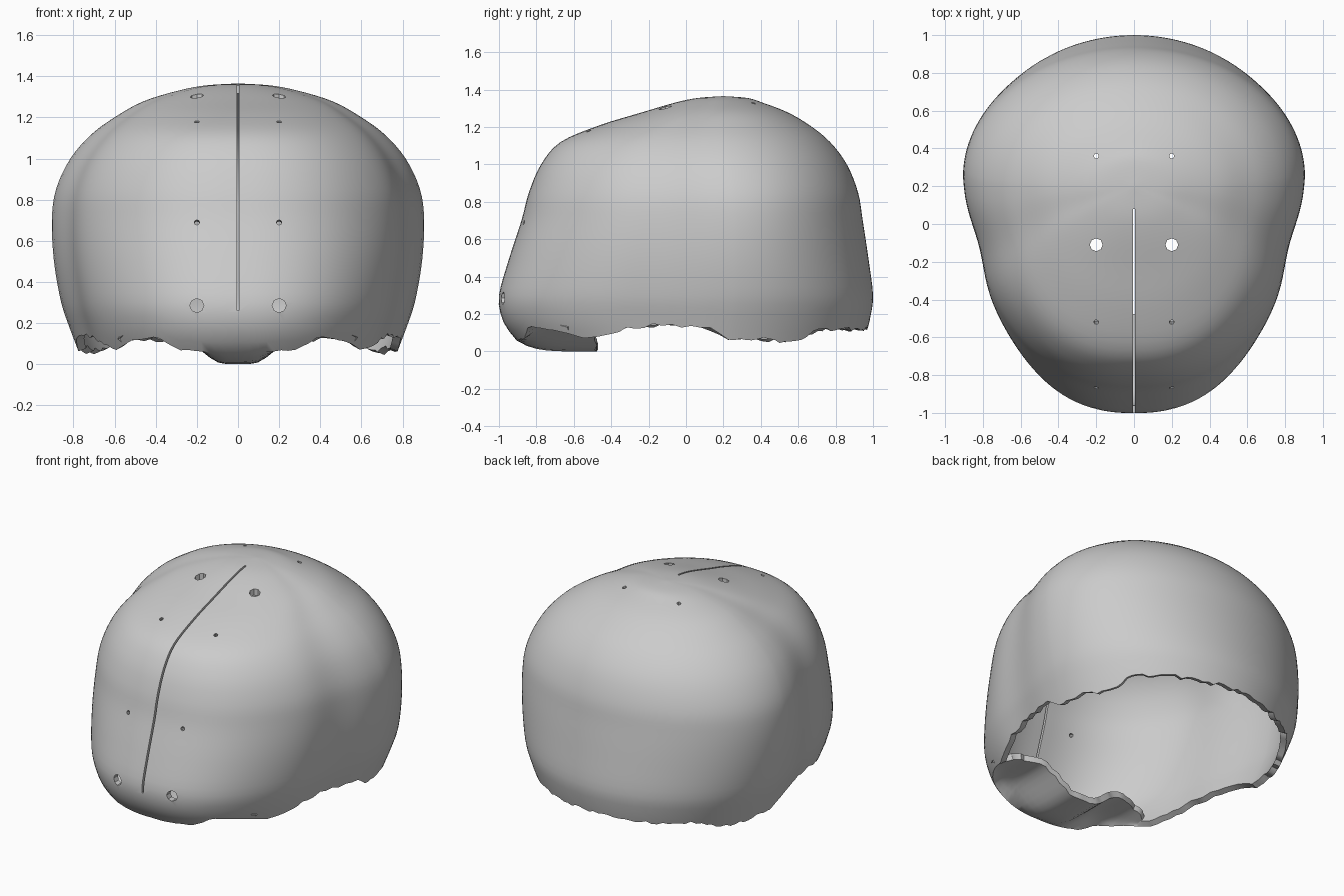
import bpy, bmesh, math, random
from mathutils import Matrix, Vector

random.seed(4)
if "Cube" in bpy.data.objects:
    bpy.data.objects.remove(bpy.data.objects["Cube"])

COLS = 144
# Sections from crown to rim: height, half width, front y, back y, widest y
SECTIONS = [
    (1.365, 0.004, 0.196, 0.204, 0.2), (1.355, 0.16, 0.06, 0.33, 0.2),
    (1.33, 0.29, -0.06, 0.41, 0.2), (1.28, 0.455, -0.23, 0.54, 0.2),
    (1.21, 0.585, -0.46, 0.66, 0.2), (1.12, 0.71, -0.67, 0.77, 0.21),
    (1.0, 0.815, -0.775, 0.86, 0.22), (0.85, 0.885, -0.84, 0.92, 0.24),
    (0.7, 0.905, -0.88, 0.945, 0.25), (0.5, 0.895, -0.945, 0.975, 0.25),
    (0.3, 0.86, -1.0, 1.0, 0.25), (0.18, 0.82, -0.985, 0.985, 0.24),
    (0.1, 0.79, -0.94, 0.965, 0.23), (0.02, 0.76, -0.87, 0.94, 0.22)]
# Broken lower edge: y, height
RIM = [(-1, 0.06), (-0.94, 0.07), (-0.87, 0.135), (-0.72, 0.11), (-0.6, 0.07),
       (-0.48, 0.09), (-0.28, 0.13), (-0.2, 0.14), (0.16, 0.12), (0.22, 0.07),
       (0.4, 0.07), (0.55, 0.05), (0.65, 0.07), (0.74, 0.115), (1, 0.12)]


def section(s):
    """Catmull-Rom blend of the sections at position s."""
    last = len(SECTIONS) - 1
    i = min(int(s), last - 1)
    t = s - i
    a, b, c, d = (SECTIONS[max(0, min(last, i + k))] for k in (-1, 0, 1, 2))
    return [0.5 * (2 * q + (r - p) * t + (2 * p - 5 * q + 4 * r - u) * t * t
                   + (3 * q - p - 3 * r + u) * t ** 3)
            for p, q, r, u in zip(a, b, c, d)]


def position_at(z):
    lo, hi = 0, len(SECTIONS) - 1
    for _ in range(20):
        mid = (lo + hi) / 2
        if section(mid)[0] > z:
            lo = mid
        else:
            hi = mid
    return lo


def surface(s, angle):
    z, w, front, back, mid = section(s)
    c, n = math.cos(angle), math.sin(angle)
    if n >= 0:
        return Vector((w * c, mid + (back - mid) * n, z))
    x = math.copysign(abs(c) ** (1 + 0.15 * n), c)
    pinch = 0.045 * math.exp(-((n + 0.33) / 0.18) ** 2)      # temples
    return Vector((w * x * (1 - pinch), mid + (mid - front) * n, z))


def rim_height(y):
    for (y0, z0), (y1, z1) in zip(RIM, RIM[1:]):
        if y <= y1:
            return z0 + (z1 - z0) * max(0, (y - y0) / (y1 - y0))
    return RIM[-1][1]


def smooth(t):
    t = max(0, min(1, t))
    return t * t * (3 - 2 * t)


# Outer surface of the skull cap
bm = bmesh.new()
angles = [2 * math.pi * j / COLS for j in range(COLS)]
rows = []
split = 10                                   # section where the brow starts
for i in range(split * 4 + 1):
    rows.append([bm.verts.new(surface(i / 4, a)) for a in angles])
bm.faces.new(rows[0])

edges = []
for a in angles:
    y = surface(split, a).y
    jitter = 0.012 if y > -0.55 else 0.003
    edges.append(rim_height(y) + random.uniform(-jitter, jitter))
for k in range(1, 6):
    rows.append([bm.verts.new(surface(
        position_at(0.3 + (e - 0.3) * k / 5), a)) for a, e in zip(angles, edges)])
for up, down in zip(rows, rows[1:]):
    for j in range(COLS):
        n = (j + 1) % COLS
        bm.faces.new((up[j], down[j], down[n], up[n]))


# Eye socket roofs with the ridge between them, folding back under the brow
def shelf_end(x):
    return -0.48 - 0.13 * (x / 0.65) ** 2


strips = {}
for j, v in enumerate(rows[-1]):
    end = shelf_end(v.co.x) + random.uniform(-0.012, 0.012)
    if v.co.y < end - 0.02:
        x, y, z = v.co
        floor = 0.15 * smooth((abs(x) - 0.06) / 0.26) - 0.06 * smooth((abs(x) - 0.42) / 0.2)
        strips[j] = [v]
        for k in range(1, 9):
            t = k / 8
            ease = 1 - (1 - t) ** 5
            strips[j].append(bm.verts.new((x, y + (end - y) * t, z + (floor - z) * ease)))
for j in strips:
    if j + 1 in strips:
        a, b = strips[j], strips[j + 1]
        for k in range(8):
            bm.faces.new((a[k], a[k + 1], b[k + 1], b[k]))

mesh = bpy.data.meshes.new("skull_cap")
bm.to_mesh(mesh)
bm.free()
cap = bpy.data.objects.new("skull_cap", mesh)
bpy.context.collection.objects.link(cap)

# Bone grey material
bone = bpy.data.materials.new("bone_grey")
bone.use_nodes = True
bone.diffuse_color = (0.6, 0.6, 0.6, 1)
bone.node_tree.nodes["Principled BSDF"].inputs["Base Color"].default_value = (0.6, 0.6, 0.6, 1)
mesh.materials.append(bone)

# Cutter: midline slot and paired drill holes
bm = bmesh.new()
bmesh.ops.create_cube(bm, size=1, matrix=Matrix.Translation((0, -0.51, 0.88))
                      @ Matrix.Diagonal((0.012, 1.18, 1.24, 1)))


def drill(centre, direction, radius):
    turn = Vector(direction).to_track_quat('Z', 'Y').to_matrix().to_4x4()
    bmesh.ops.create_cone(bm, cap_ends=True, segments=8, radius1=radius, radius2=radius,
                          depth=0.3, matrix=Matrix.Translation(centre) @ turn)


for side in (-0.2, 0.2):
    drill((side, -0.11, 1.3), (0, 0, 1), 0.034)
    drill((side, 0.36, 1.32), (0, 0, 1), 0.013)
    drill((side, -0.52, 1.18), (0, -0.4, 1), 0.013)
    drill((side, -0.87, 0.69), (0, -1, 0.2), 0.013)
    drill((side, -0.97, 0.285), (0, -1, 0), 0.034)
cut_mesh = bpy.data.meshes.new("hole_cutter")
bm.to_mesh(cut_mesh)
bm.free()
cutter = bpy.data.objects.new("hole_cutter", cut_mesh)
cutter.hide_render = True
bpy.context.collection.objects.link(cutter)

# Wall thickness, then the cuts
shell = cap.modifiers.new("wall", 'SOLIDIFY')
shell.thickness = 0.04
shell.offset = -1
holes = cap.modifiers.new("holes", 'BOOLEAN')
holes.operation = 'DIFFERENCE'
holes.solver = 'EXACT'
holes.object = cutter

bpy.ops.object.select_all(action='DESELECT')
cap.select_set(True)
bpy.context.view_layer.objects.active = cap
for name in ("wall", "holes"):
    bpy.ops.object.modifier_apply(modifier=name)
bpy.data.objects.remove(cutter)
bpy.ops.object.shade_smooth_by_angle(angle=math.radians(35))
